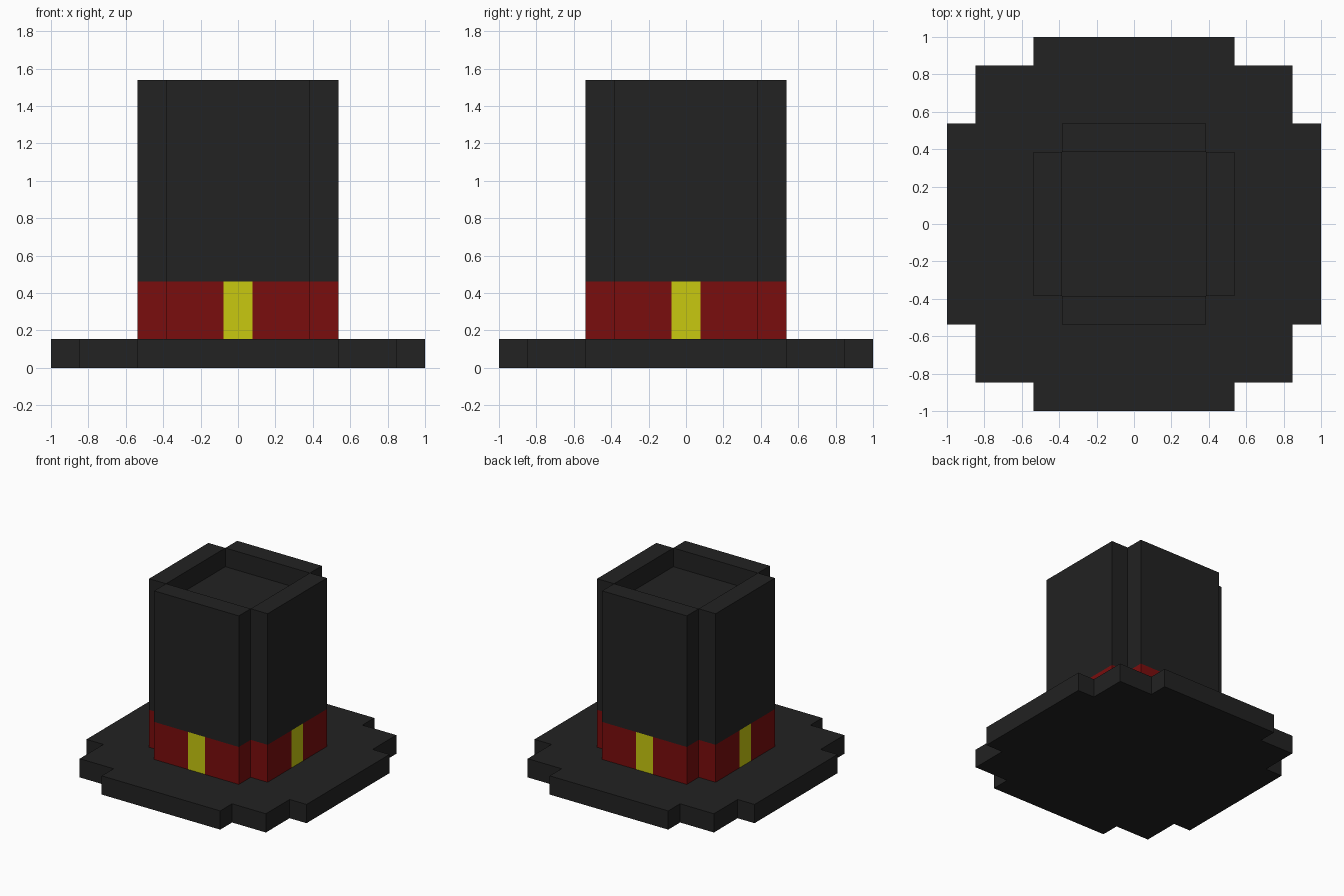
import bpy, bmesh

if "Cube" in bpy.data.objects:
    bpy.data.objects.remove(bpy.data.objects["Cube"])

U = 1 / 13  # one block unit; the brim is 26 units wide


def material(name, rgb):
    m = bpy.data.materials.new(name)
    m.diffuse_color = (*rgb, 1)
    m.use_nodes = True
    m.node_tree.nodes["Principled BSDF"].inputs["Base Color"].default_value = m.diffuse_color
    return m


black = material("black felt", (0.0160, 0.0160, 0.0160))
red = material("dark red", (0.195, 0.004, 0.004))
yellow = material("yellow", (0.578, 0.578, 0.005))


def turn(p, k):
    """Rotate a 2D point by k quarter turns."""
    for _ in range(k):
        p = (-p[1], p[0])
    return p


def outline(side):
    """Repeat the front part of an outline around all four sides."""
    return [turn(p, k) for k in range(4) for p in side]


def face(bm, pts):
    return bm.faces.new([bm.verts.new((x * U, y * U, z * U)) for x, y, z in pts])


def walls(bm, pts, z0, z1):
    """Vertical faces along a closed outline, in outline order."""
    out = []
    for (ax, ay), (bx, by) in zip(pts, pts[1:] + pts[:1]):
        out.append(face(bm, [(ax, ay, z0), (bx, by, z0), (bx, by, z1), (ax, ay, z1)]))
    return out


def finish(bm, name, mats):
    bmesh.ops.remove_doubles(bm, verts=bm.verts, dist=1e-5)
    me = bpy.data.meshes.new(name)
    bm.to_mesh(me)
    bm.free()
    for m in mats:
        me.materials.append(m)
    bpy.context.collection.objects.link(bpy.data.objects.new(name, me))


# Brim: stepped round plate
bm = bmesh.new()
brim = outline([(-7, -13), (7, -13), (7, -11), (11, -11), (11, -7)])
walls(bm, brim, 0, 2)
face(bm, [(x, y, 2) for x, y in brim])
face(bm, [(x, y, 0) for x, y in reversed(brim)])
finish(bm, "brim", [black])

# Hat band: notched corners, yellow centre stripe on each side
bm = bmesh.new()
band = outline([(-5, -7), (-1, -7), (1, -7), (5, -7), (5, -5)])
for i, f in enumerate(walls(bm, band, 2, 6)):
    f.material_index = 1 if i % 5 == 1 else 0
finish(bm, "hat_band", [red, yellow])

# Crown: same outline, raised rim slabs around a sunken top
bm = bmesh.new()
front = [(-5, -7), (5, -7), (5, -5)]
walls(bm, outline(front), 6, 20)
for k in range(4):
    rim = [turn(p, k) for p in front + [(-5, -5)]]
    face(bm, [(x, y, 20) for x, y in rim])
well = outline([(-5, -5)])
walls(bm, well[::-1], 18, 20)
face(bm, [(x, y, 18) for x, y in well])
finish(bm, "crown", [black])
